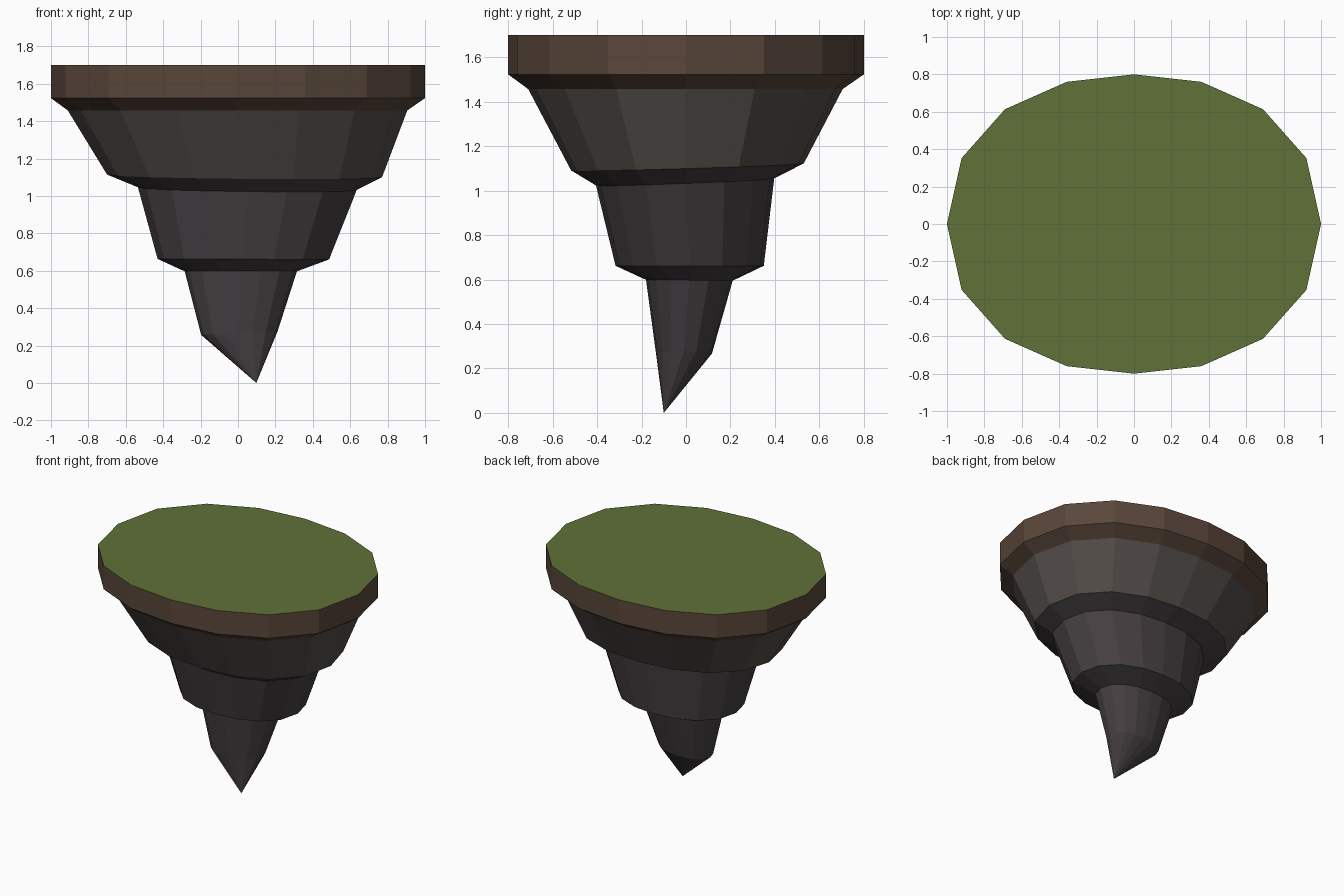
import bpy, bmesh

if "Cube" in bpy.data.objects:
    bpy.data.objects.remove(bpy.data.objects["Cube"])

# Quarter outline of the 16-sided rounded oval (unit half-widths)
QUARTER = [(1, 0), (.922, .44), (.69, .767), (.36, .95), (0, 1)]
OUTLINE = (QUARTER
           + [(-x, y) for x, y in QUARTER[3::-1]]
           + [(-x, -y) for x, y in QUARTER[1:]]
           + [(x, -y) for x, y in QUARTER[3:0:-1]])


def material(name, rgb):
    m = bpy.data.materials.new(name)
    m.diffuse_color = (*rgb, 1)
    m.use_nodes = True
    m.node_tree.nodes["Principled BSDF"].inputs["Base Color"].default_value = m.diffuse_color
    return m


def ring(bm, x0, x1, y0, y1, z, tx=0, ty=0):
    """Oval spanning the given extents, at height z with a slight tilt."""
    cx, rx, cy, ry = (x0 + x1) / 2, (x1 - x0) / 2, (y0 + y1) / 2, (y1 - y0) / 2
    pts = [(cx + rx * u, cy + ry * v) for u, v in OUTLINE]
    return [bm.verts.new((x, y, z + tx * x + ty * y)) for x, y in pts]


def loft(name, rings, mat, tip=None, cap=False):
    """Skin rings from top to bottom, optionally closing to a tip."""
    bm = bmesh.new()
    loops = [ring(bm, *r) for r in rings]
    n = len(OUTLINE)
    for a, b in zip(loops, loops[1:]):
        for i in range(n):
            j = (i + 1) % n
            bm.faces.new((a[i], b[i], b[j], a[j]))
    if cap:
        bm.faces.new(loops[0])
    if tip:
        t = bm.verts.new(tip)
        for i in range(n):
            bm.faces.new((loops[-1][i], t, loops[-1][(i + 1) % n]))
    me = bpy.data.meshes.new(name)
    bm.to_mesh(me)
    bm.free()
    me.materials.append(mat)
    ob = bpy.data.objects.new(name, me)
    bpy.context.collection.objects.link(ob)
    return ob


grass = material("grass", (.115, .165, .04))
soil = material("soil", (.10, .062, .043))
stone = material("stone", (.085, .073, .065))
dark = material("dark_stone", (.062, .051, .056))

# Ring extents: x min, x max, y min, y max, height, tilt along x, tilt along y
rim = (-1, 1, -.8, .8, 1.70)
soil_low = (-1, 1, -.8, .8, 1.523)
neck1 = (-.91, .905, -.71, .705, 1.457)
ledge1 = (-.70, .77, -.517, .53, 1.107, -.01, .03)
neck2 = (-.535, .635, -.405, .397, 1.04, -.012, .04)
ledge2 = (-.43, .487, -.317, .35, .662, -.003, 0)
neck3 = (-.285, .315, -.18, .21, .597, 0, -.01)
ledge3 = (-.197, .212, -.135, .117, .267, .05, 0)

# Grass top, soil rim and the three hanging rock tiers
loft("grass_top", [rim], grass, cap=True)
loft("soil_rim", [rim, soil_low, neck1], soil)
loft("upper_rock", [neck1, ledge1], stone)
loft("middle_rock", [ledge1, neck2, ledge2], dark)
loft("lower_rock", [ledge2, neck3, ledge3], dark, tip=(.098, -.1, 0))
